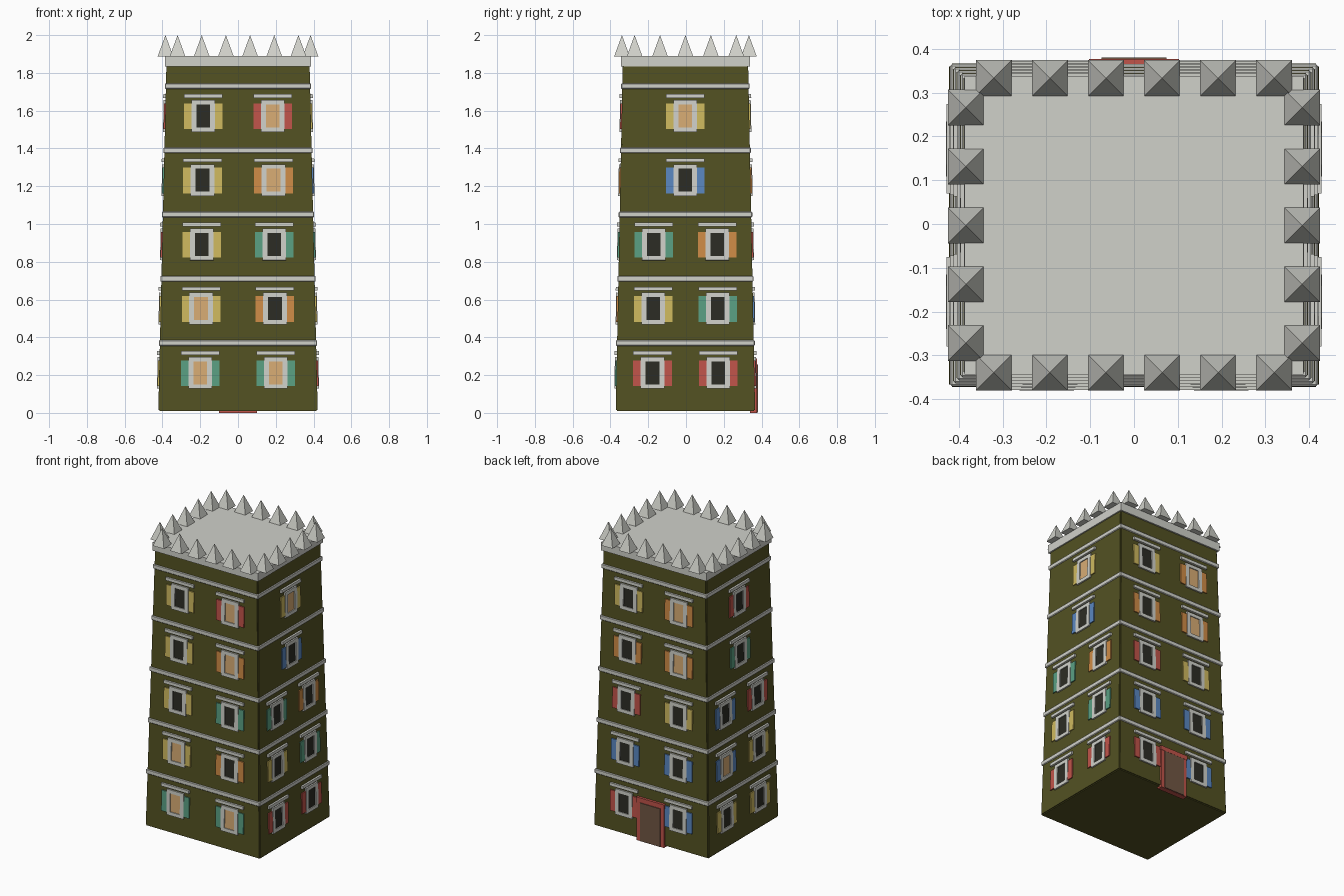
import bpy, bmesh, math
from mathutils import Matrix, Vector

if "Cube" in bpy.data.objects:
    bpy.data.objects.remove(bpy.data.objects["Cube"])

CY = -0.003            # y centre of the tower (the door sticks out at the back)
Z0, Z1 = 0.01, 1.84    # wall bottom and top
FLOOR = 0.34


def material(name, r, g, b):
    lin = [((c / 255 + 0.055) / 1.055) ** 2.4 for c in (r, g, b)]
    m = bpy.data.materials.new(name)
    m.diffuse_color = (*lin, 1)
    m.use_nodes = True
    m.node_tree.nodes["Principled BSDF"].inputs["Base Color"].default_value = m.diffuse_color
    return m


M = {
    "wall": material("olive wall", 83, 81, 34),
    "stone": material("pale stone", 208, 209, 202),
    "Y": material("yellow shutter", 207, 186, 95),
    "O": material("orange shutter", 207, 140, 70),
    "R": material("red paint", 193, 84, 74),
    "T": material("teal shutter", 90, 160, 131),
    "B": material("blue shutter", 90, 135, 192),
    "dark": material("dark glass", 44, 44, 36),
    "lit": material("lit glass", 216, 172, 116),
    "door": material("brown door", 113, 86, 68),
}


def half(z, axis):
    """Half width of the tapering wall at height z."""
    t = (z - Z0) / (Z1 - Z0)
    a, b = ((0.422, 0.379), (0.369, 0.332))[axis]
    return a + (b - a) * t


def add_box(bm, x0, x1, y0, y1, z0, z1, mat=0):
    mtx = Matrix.Translation(((x0 + x1) / 2, (y0 + y1) / 2, (z0 + z1) / 2)) \
        @ Matrix.Diagonal((x1 - x0, y1 - y0, z1 - z0, 1))
    verts = bmesh.ops.create_cube(bm, size=1, matrix=mtx)["verts"]
    for f in {f for v in verts for f in v.link_faces}:
        f.material_index = mat
    return verts


def finish(bm, name, mats, matrix=None):
    me = bpy.data.meshes.new(name)
    bm.to_mesh(me)
    bm.free()
    for m in mats:
        me.materials.append(M[m])
    ob = bpy.data.objects.new(name, me)
    if matrix:
        ob.matrix_world = matrix
    bpy.context.collection.objects.link(ob)
    return ob


def slab(name, hx, hy, z0, z1, mat, bevel):
    bm = bmesh.new()
    add_box(bm, -hx, hx, CY - hy, CY + hy, z0, z1)
    if bevel:
        bmesh.ops.bevel(bm, geom=bm.edges[:], offset=bevel, segments=1, affect='EDGES')
    return finish(bm, name, [mat])


# Tapering wall block with slightly softened edges
bm = bmesh.new()
for v in add_box(bm, -1, 1, -1, 1, Z0, Z1):
    v.co.x *= half(v.co.z, 0)
    v.co.y = CY + v.co.y * half(v.co.z, 1)
bmesh.ops.bevel(bm, geom=bm.edges[:], offset=0.006, segments=2, affect='EDGES')
finish(bm, "tower_wall", ["wall"])

# Stone bands between floors, and the roof slab
for k in range(1, 6):
    z = 0.03 + FLOOR * k
    slab(f"floor_band_{k}", half(z, 0) + 0.006, half(z, 1) + 0.006,
         z - 0.015, z + 0.015, "stone", 0.004)
slab("roof_slab", 0.387, 0.341, 1.835, 1.89, "stone", 0)

# Ring of pyramid spikes around the roof
spots = [(0.128 * (i - 2.5), s * 0.336) for i in range(6) for s in (-1, 1)]
spots += [(s * 0.384, 0.1345 * (i - 2)) for i in range(5) for s in (-1, 1)]
bm = bmesh.new()
for x, y in spots:
    mtx = Matrix.Translation((x, CY + y, 1.944)) @ Matrix.Rotation(math.pi / 4, 4, 'Z')
    bmesh.ops.create_cone(bm, cap_ends=True, segments=4, radius1=0.058, radius2=0,
                          depth=0.112, matrix=mtx)
finish(bm, "roof_spikes", ["stone"])


def window(name, matrix, shutter, glass):
    """Window in wall space: x along the wall, -y outward, z up."""
    bm = bmesh.new()
    inn = 0.008
    add_box(bm, -0.038, 0.038, -0.004, inn, -0.063, 0.063, 2)          # glass
    for s in (-1, 1):
        a, b = sorted((s * 0.036, s * 0.0625))
        add_box(bm, a, b, -0.010, inn, -0.084, 0.084, 0)               # frame sides
        add_box(bm, -0.036, 0.036, -0.010, inn,
                min(s * 0.061, s * 0.084), max(s * 0.061, s * 0.084), 0)
        a, b = sorted((s * 0.0625, s * 0.102))
        add_box(bm, a, b, -0.007, inn, -0.070, 0.066, 1)               # shutters
    add_box(bm, -0.102, 0.102, -0.013, inn, 0.095, 0.115, 0)           # lintel
    finish(bm, name, ["stone", shutter, glass], matrix)


# Per wall, bottom floor first: shutter colour, lower case when the glass is lit
WALLS = {
    "front": ["tt", "yO", "YT", "Yo", "Yr"],
    "right": ["RR", "YT", "TO", "B", "y"],
    "back": ["RB", "BB", "RY", "Oo", "Yo"],
    "left": ["YY", "bY", "BR", "T", "R"],
}
for w, (wall, floors) in enumerate(WALLS.items()):
    out_axis = 1 - w % 2          # axis the wall faces along
    lean = math.atan((half(Z0, out_axis) - half(Z1, out_axis)) / (Z1 - Z0))
    for f, codes in enumerate(floors):
        z = 0.212 + FLOOR * f
        for i, c in enumerate(codes):
            u = 0 if len(codes) == 1 else (2 * i - 1) * 0.478 * half(z, w % 2)
            mtx = (Matrix.Translation((0, CY, 0))
                   @ Matrix.Rotation(w * math.pi / 2, 4, 'Z')
                   @ Matrix.Translation((u, -half(z, out_axis), z))
                   @ Matrix.Rotation(-lean, 4, 'X'))
            window(f"{wall}_window_{f + 1}_{i + 1}", mtx, c.upper(),
                   "lit" if c.islower() else "dark")

# Back door: red surround with a brown leaf
bm = bmesh.new()
add_box(bm, -0.1, 0.1, 0.34, 0.375, 0, 0.27)
add_box(bm, -0.103, 0.103, 0.34, 0.377, 0.258, 0.287)
finish(bm, "door_surround", ["R"])
bm = bmesh.new()
add_box(bm, -0.074, 0.074, 0.372, 0.38, 0.002, 0.255)
finish(bm, "door_leaf", ["door"])
